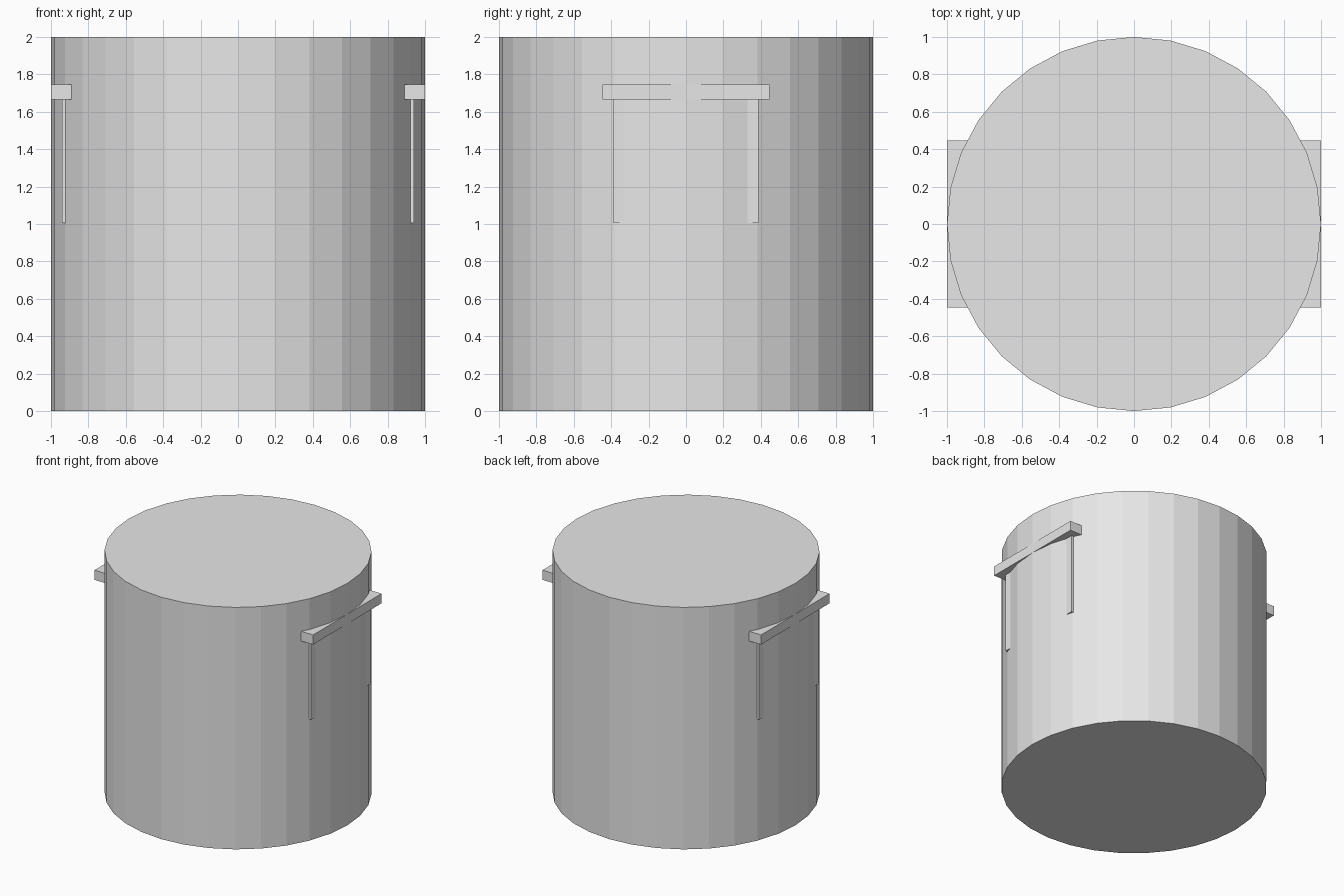
import bpy

cube = bpy.data.objects.get("Cube")
if cube:
    bpy.data.objects.remove(cube, do_unlink=True)

# One plain grey for everything
GREY = (0.8, 0.8, 0.8, 1)
grey = bpy.data.materials.new("light_grey")
grey.use_nodes = True
grey.diffuse_color = GREY
grey.node_tree.nodes["Principled BSDF"].inputs["Base Color"].default_value = GREY


def finish(name):
    obj = bpy.context.object
    obj.name = name
    obj.data.materials.append(grey)
    return obj


def box(name, low, high):
    """Box between two opposite corners."""
    centre = [(a + b) / 2 for a, b in zip(low, high)]
    bpy.ops.mesh.primitive_cube_add(size=1, location=centre)
    obj = finish(name)
    obj.scale = [abs(b - a) for a, b in zip(low, high)]
    bpy.ops.object.transform_apply(location=False, rotation=False, scale=True)


# Faceted drum body
bpy.ops.mesh.primitive_cylinder_add(vertices=32, radius=1, depth=2, location=(0, 0, 1))
finish("body")

# Handle bar and two thin uprights on each side
for side, sx in (("left", 1), ("right", -1)):
    box(side + "_handle_bar", (sx * 0.86, -0.447, 1.665), (sx * 1.0, 0.447, 1.745))
    for end, sy in (("front", -1), ("back", 1)):
        box(f"{side}_{end}_upright", (sx * 0.88, sy * 0.31, 1.005),
            (sx * 0.94, sy * 0.388, 1.665))
